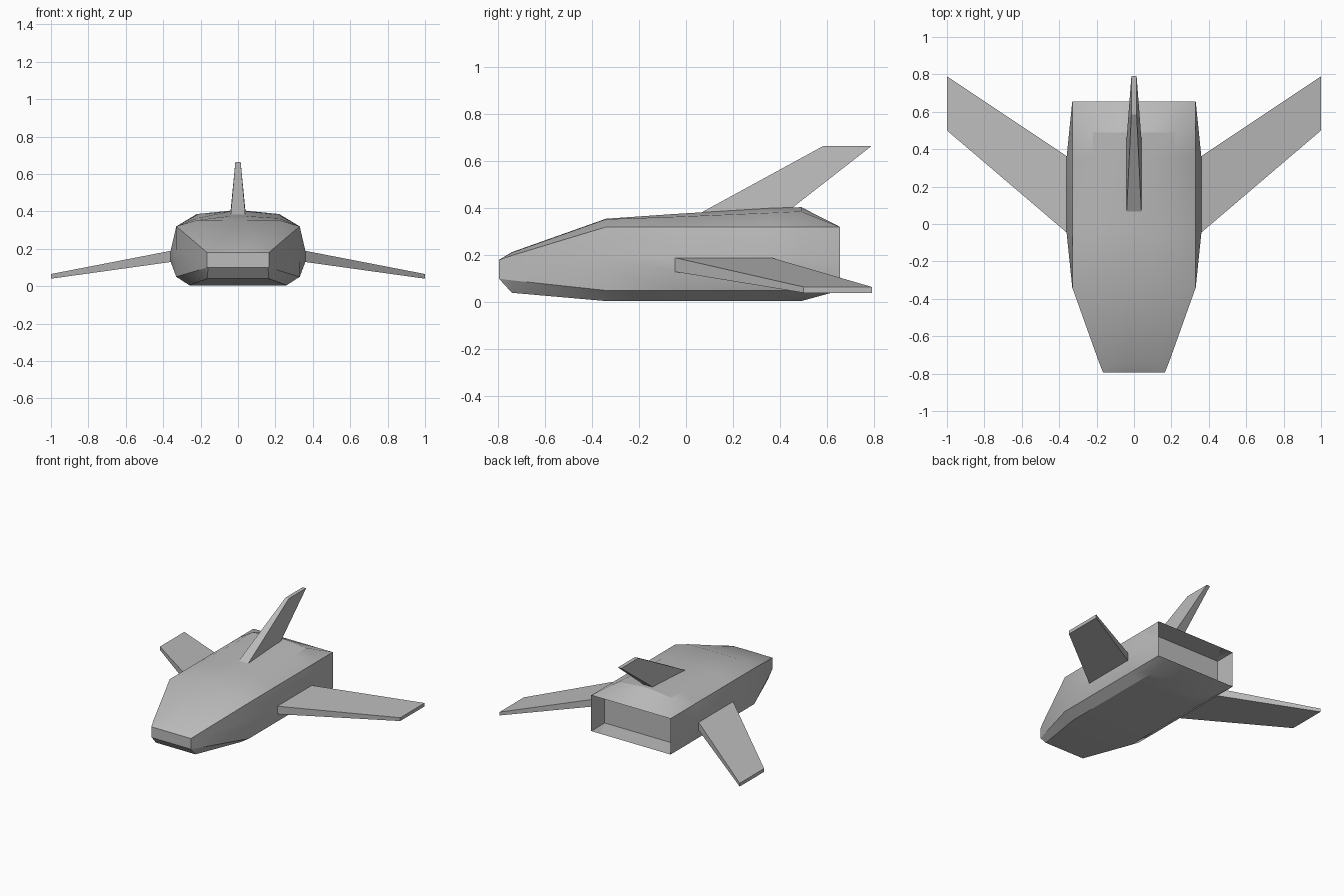
import bpy, bmesh

if "Cube" in bpy.data.objects:
    bpy.data.objects.remove(bpy.data.objects["Cube"], do_unlink=True)

# Single grey material
grey = bpy.data.materials.new("hull_grey")
grey.use_nodes = True
colour = (0.5, 0.5, 0.5, 1)
grey.diffuse_color = colour
grey.node_tree.nodes["Principled BSDF"].inputs["Base Color"].default_value = colour


def loft(name, rings, smooth_angle=None):
    """Skin closed rings of equal length and cap both ends."""
    bm = bmesh.new()
    loops = [[bm.verts.new(p) for p in ring] for ring in rings]
    for a, b in zip(loops, loops[1:]):
        for i in range(len(a)):
            j = (i + 1) % len(a)
            bm.faces.new((a[i], a[j], b[j], b[i]))
    bm.faces.new(loops[0])
    bm.faces.new(loops[-1])
    bmesh.ops.recalc_face_normals(bm, faces=bm.faces)
    mesh = bpy.data.meshes.new(name)
    bm.to_mesh(mesh)
    bm.free()
    mesh.materials.append(grey)
    obj = bpy.data.objects.new(name, mesh)
    bpy.context.collection.objects.link(obj)
    if smooth_angle:
        bpy.ops.object.select_all(action="DESELECT")
        obj.select_set(True)
        bpy.context.view_layer.objects.active = obj
        bpy.ops.object.shade_smooth_by_angle(angle=smooth_angle)
    return obj


def section(y, crown, roof, shoulder=(0.33, 0.32), side=0.36,
            waist=(0.19, 0.13), chine=(0.33, 0.05), keel=(0.26, 0.005)):
    """Symmetric hull cross-section from half-profile points (x, z)."""
    half = [crown, roof, shoulder, (side, waist[0]), (side, waist[1]), chine, keel]
    right = [(x, y, z) for x, z in half]
    return right + [(-x, y, z) for x, y, z in reversed(right)]


# Hull from blunt nose to tail, folding in to the engine recess
tail = dict(crown=(0.04, 0.32), roof=(0.22, 0.32), side=0.33, keel=(0.26, 0.05))
hull = loft("hull", [
    section(-0.795, (0.04, 0.18), (0.1, 0.18), (0.165, 0.18), 0.165,
            (0.155, 0.125), (0.165, 0.1), (0.16, 0.1)),
    section(-0.74, (0.04, 0.213), (0.12, 0.211), (0.187, 0.199), 0.187,
            (0.165, 0.125), (0.187, 0.093), (0.165, 0.04)),
    section(-0.34, (0.04, 0.355), (0.22, 0.353), side=0.33),
    section(-0.05, (0.04, 0.375), (0.22, 0.363)),
    section(0.36, (0.04, 0.4), (0.22, 0.38)),
    section(0.49, (0.04, 0.404), (0.22, 0.386), side=0.347),
    section(0.655, **tail),
    section(0.495, **tail),
], smooth_angle=0.4)

# Swept wings, drooping to the tips
for label, s in (("left_wing", 1), ("right_wing", -1)):
    def rib(x, front, back, low, high):
        return [(s * x, front, low), (s * x, back, low),
                (s * x, back, high), (s * x, front, high)]
    loft(label, [rib(0.355, -0.05, 0.36, 0.13, 0.19), rib(1, 0.5, 0.79, 0.04, 0.065)])


# Swept tail fin, root sunk into the sloping roof
def fin_rib(w, front, back):
    return [(-w, *front), (w, *front), (w, *back), (-w, *back)]


loft("tail_fin", [fin_rib(0.04, (0.05, 0.373), (0.45, 0.4)),
                  fin_rib(0.014, (0.585, 0.665), (0.79, 0.665))])
